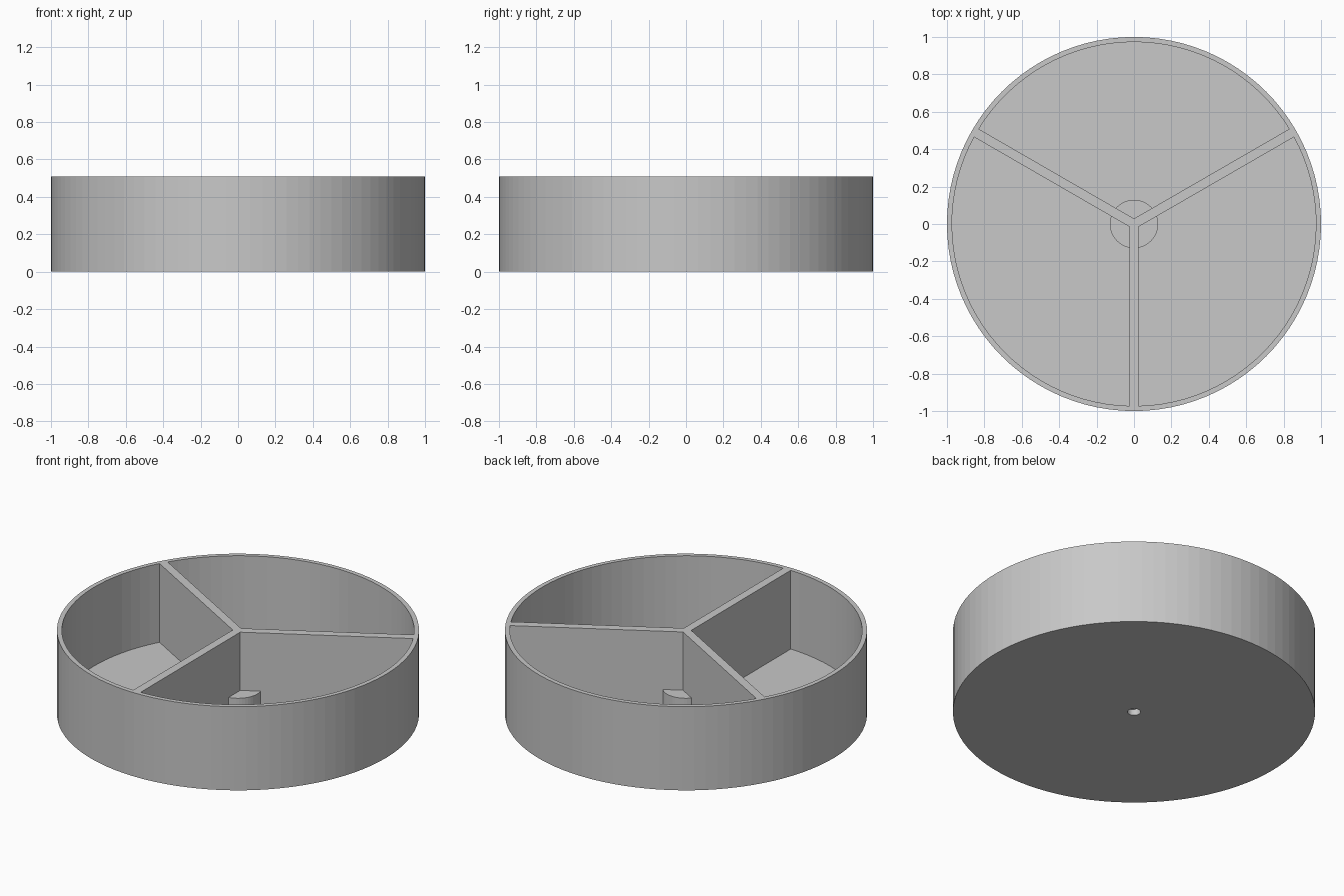
import bpy, bmesh, math
from math import sin, cos, radians

cube = bpy.data.objects.get("Cube")
if cube:
    bpy.data.objects.remove(cube, do_unlink=True)

HEIGHT, FLOOR, HUB_TOP = 0.51, 0.03, 0.155
INNER_R, HUB_R, BORE_R = 0.973, 0.129, 0.036
HALF_WALL = 0.025

grey = bpy.data.materials.new("plain grey")
grey.use_nodes = True
colour = (0.58, 0.58, 0.58, 1)
grey.diffuse_color = colour
grey.node_tree.nodes["Principled BSDF"].inputs["Base Color"].default_value = colour


def arc(radius, start, end, count):
    """Points on an arc, angles in radians, both ends included."""
    steps = [start + (end - start) * i / (count - 1) for i in range(count)]
    return [(radius * cos(a), radius * sin(a)) for a in steps]


def circle(radius, count):
    return arc(radius, 0, 2 * math.pi, count + 1)[:-1]


def prism(name, outline, bottom, top):
    """Closed solid made by raising an outline from bottom to top."""
    bm = bmesh.new()
    face = bm.faces.new([bm.verts.new((x, y, bottom)) for x, y in outline])
    raised = bmesh.ops.extrude_face_region(bm, geom=[face])["geom"]
    verts = [g for g in raised if isinstance(g, bmesh.types.BMVert)]
    bmesh.ops.translate(bm, vec=(0, 0, top - bottom), verts=verts)
    bmesh.ops.recalc_face_normals(bm, faces=bm.faces)
    mesh = bpy.data.meshes.new(name)
    bm.to_mesh(mesh)
    bm.free()
    mesh.materials.append(grey)
    obj = bpy.data.objects.new(name, mesh)
    bpy.context.collection.objects.link(obj)
    return obj


def combine(target, other, operation):
    """Apply a boolean to the target and discard the helper."""
    other.hide_render = True
    mod = target.modifiers.new("combine", "BOOLEAN")
    mod.operation, mod.solver, mod.object = operation, "EXACT", other
    bpy.context.view_layer.objects.active = target
    bpy.ops.object.modifier_apply(modifier=mod.name)
    bpy.data.objects.remove(other, do_unlink=True)


# Round tray with three equal compartments
tray = prism("divided_tray", circle(1, 96), 0, HEIGHT)
spread = radians(60) - math.asin(HALF_WALL / INNER_R)
for degrees in (90, 210, 330):
    mid = radians(degrees)
    apex = HALF_WALL / sin(radians(60))
    outline = [(apex * cos(mid), apex * sin(mid))]
    outline += arc(INNER_R, mid - spread, mid + spread, 33)
    combine(tray, prism("compartment_cutter", outline, FLOOR, HEIGHT + 0.1), "DIFFERENCE")

# Low hub where the dividers meet
combine(tray, prism("hub", circle(HUB_R, 48), FLOOR / 2, HUB_TOP), "UNION")

# Shaft socket underneath: round mouth, then a bore with two flats
combine(tray, prism("mouth_cutter", circle(BORE_R, 32), -0.05, 0.035), "DIFFERENCE")
flat = math.asin(0.6)
keyed = arc(BORE_R * 0.99, -flat, flat, 9) + arc(BORE_R * 0.99, math.pi - flat, math.pi + flat, 9)
combine(tray, prism("socket_cutter", keyed, 0.02, 0.12), "DIFFERENCE")
